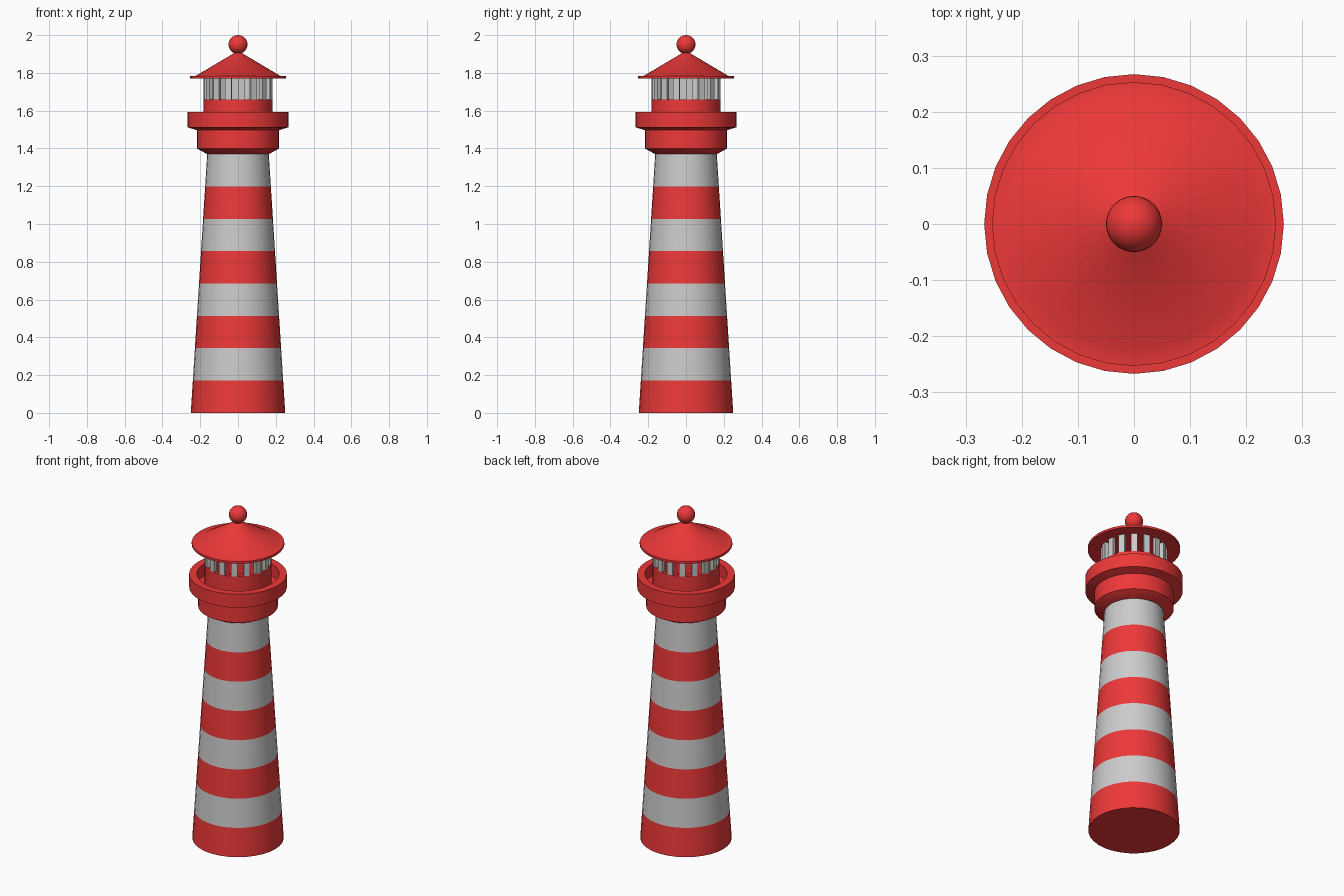
import bpy, bmesh, math

if "Cube" in bpy.data.objects:
    bpy.data.objects.remove(bpy.data.objects["Cube"])

SIDES = 32
red = bpy.data.materials.new("red_paint")
red.diffuse_color = (0.85, 0.04, 0.04, 1)
red.use_nodes = True
red.node_tree.nodes["Principled BSDF"].inputs["Base Color"].default_value = red.diffuse_color


def finish(name, bm, mat):
    bmesh.ops.recalc_face_normals(bm, faces=bm.faces)
    mesh = bpy.data.meshes.new(name)
    bm.to_mesh(mesh)
    bm.free()
    obj = bpy.data.objects.new(name, mesh)
    bpy.context.collection.objects.link(obj)
    if mat:
        mesh.materials.append(mat)
    bpy.ops.object.select_all(action='DESELECT')
    obj.select_set(True)
    bpy.context.view_layer.objects.active = obj
    bpy.ops.object.shade_smooth_by_angle(angle=math.radians(30))
    return obj


def point(bm, r, z, i):
    a = 2 * math.pi * i / SIDES
    return bm.verts.new((r * math.cos(a), r * math.sin(a), z))


def lathe(name, profile, mat=None, closed=False):
    """Revolve (radius, height) points; radius 0 becomes a pole."""
    bm = bmesh.new()
    rings = [[bm.verts.new((0, 0, z))] * SIDES if r == 0 else
             [point(bm, r, z, i) for i in range(SIDES)] for r, z in profile]
    pairs = list(zip(rings, rings[1:]))
    if closed:
        pairs.append((rings[-1], rings[0]))
    for lo, hi in pairs:
        for i in range(SIDES):
            j = (i + 1) % SIDES
            bm.faces.new(list(dict.fromkeys((lo[i], lo[j], hi[j], hi[i]))))
    return finish(name, bm, mat)


# Tapering tower in eight alternating bands
TOP, R0, R1, BANDS = 1.37, 0.25, 0.163, 8
for k in range(BANDS):
    ring = [(R0 + (R1 - R0) * t / BANDS, TOP * t / BANDS) for t in (k, k + 1)]
    if k == 0:
        ring.insert(0, (0, 0))
    lathe(f"tower_band_{k + 1}", ring, None if k % 2 else red)

# Gallery with corbel, overhanging parapet and sunken floor
lathe("gallery", [(0, 1.37), (0.163, 1.37), (0.218, 1.40), (0.218, 1.497),
                  (0.267, 1.512), (0.267, 1.593), (0.225, 1.593),
                  (0.225, 1.52), (0, 1.52)], red)

# Lantern room wall
RO, RI = 0.182, 0.16
lathe("lantern_wall", [(RO, 1.52), (RO, 1.66), (RI, 1.66), (RI, 1.52)], red, True)

# Lantern posts over every other wall segment
bm = bmesh.new()
for i in range(0, SIDES, 2):
    lo, hi = [[point(bm, RO, z, i), point(bm, RO, z, i + 1),
               point(bm, RI, z, i + 1), point(bm, RI, z, i)] for z in (1.66, 1.772)]
    bm.faces.new(lo)
    bm.faces.new(hi)
    for a in range(4):
        b = (a + 1) % 4
        bm.faces.new((lo[a], lo[b], hi[b], hi[a]))
finish("lantern_posts", bm, None)

# Conical roof with thin brim
lathe("roof", [(0, 1.77), (0.253, 1.77), (0.253, 1.783), (0.222, 1.785),
               (0.012, 1.91), (0, 1.91)], red)

# Ball finial
bm = bmesh.new()
bmesh.ops.create_uvsphere(bm, u_segments=32, v_segments=16, radius=0.05)
bmesh.ops.translate(bm, verts=bm.verts, vec=(0, 0, 1.95))
finish("roof_ball", bm, red)
